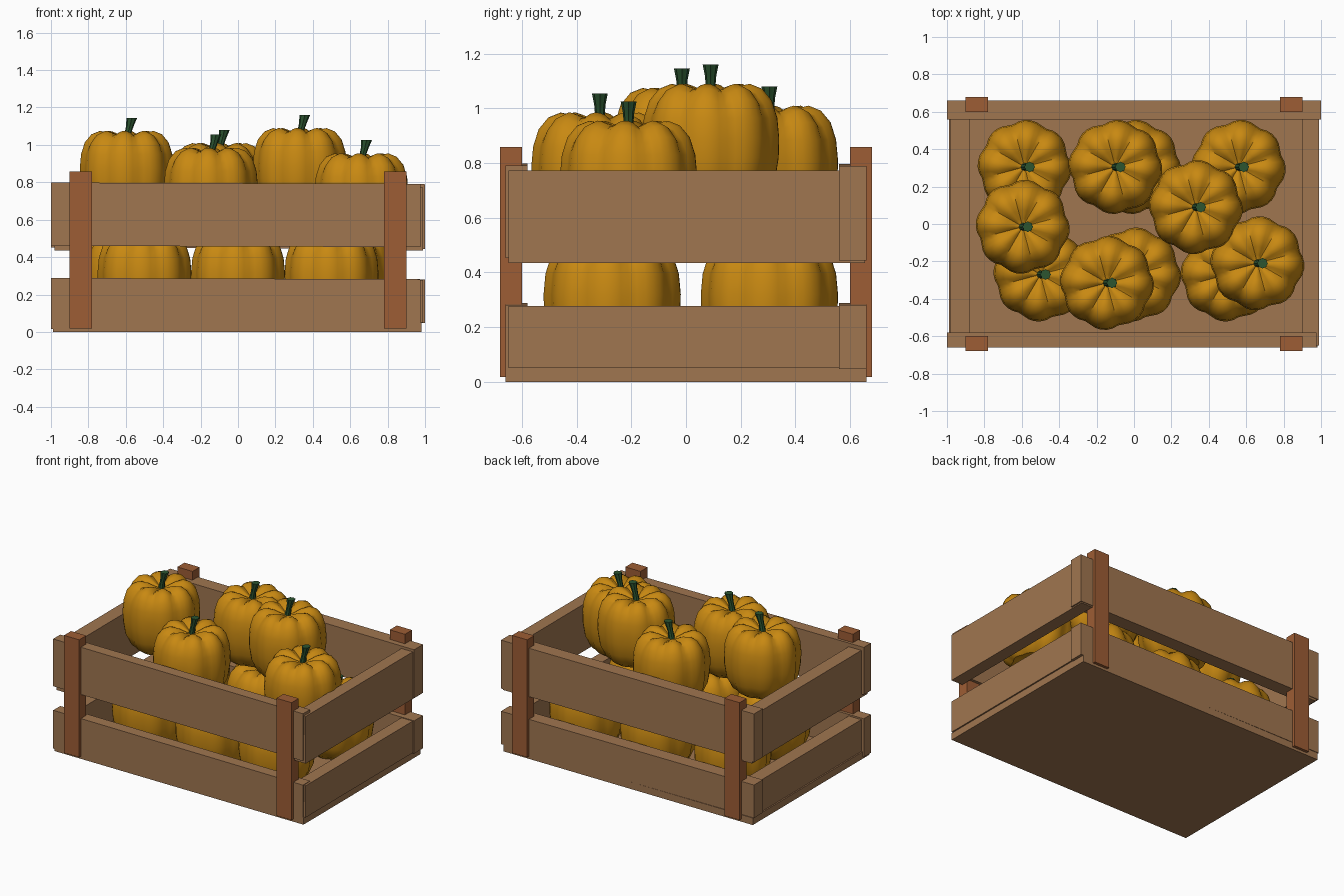
import bpy, bmesh
from math import sin, cos, pi, radians

if "Cube" in bpy.data.objects:
    bpy.data.objects.remove(bpy.data.objects["Cube"])


def material(name, rgb):
    m = bpy.data.materials.new(name)
    m.diffuse_color = (*rgb, 1)
    m.use_nodes = True
    m.node_tree.nodes["Principled BSDF"].inputs["Base Color"].default_value = m.diffuse_color
    return m


WOOD = material("wood", (0.35, 0.18, 0.08))
POST = material("post_wood", (0.34, 0.11, 0.035))
ORANGE = material("orange", (0.58, 0.25, 0.006))
GREEN = material("green", (0.025, 0.09, 0.03))


def box(name, x, y, z, mat, tilt=(0, 0, 0)):
    """Box given by its (min, max) range on each axis, with a slight tilt in degrees."""
    centre = [(a + b) / 2 for a, b in (x, y, z)]
    bpy.ops.mesh.primitive_cube_add(size=1, location=centre)
    o = bpy.context.object
    o.name = name
    o.scale = (x[1] - x[0], y[1] - y[0], z[1] - z[0])
    o.rotation_euler = [radians(t) for t in tilt]
    o.data.materials.append(mat)
    return o


def lofted(name, rings, mat):
    """Mesh skinned through closed rings of points, capped at both ends."""
    bm = bmesh.new()
    loops = [[bm.verts.new(p) for p in ring] for ring in rings]
    n = len(loops[0])
    for a, b in zip(loops, loops[1:]):
        for i in range(n):
            j = (i + 1) % n
            bm.faces.new((a[i], a[j], b[j], b[i]))
    bm.faces.new(loops[0][::-1])
    bm.faces.new(loops[-1])
    me = bpy.data.meshes.new(name)
    bm.to_mesh(me)
    bm.free()
    me.materials.append(mat)
    return me


# Crate floor
box("crate_floor", (-0.99, 0.98), (-0.66, 0.66), (0, 0.05), WOOD)

# Long boards at front and back
box("front_board_lower", (-1, 0.975), (-0.66, -0.58), (0.012, 0.285), WOOD, (0, 0.2, 0))
box("front_board_upper", (-1, 0.975), (-0.66, -0.58), (0.457, 0.795), WOOD, (0, 0.2, 0))
box("back_board_lower", (-1, 1), (0.56, 0.66), (0.05, 0.285), WOOD, (0, 0.2, 0))
box("back_board_upper", (-1, 1), (0.56, 0.66), (0.447, 0.793), WOOD, (0, 0.2, 0))

# Short boards on the two ends
for side, x in (("left", (-0.98, -0.88)), ("right", (0.90, 0.99))):
    box(side + "_board_lower", x, (-0.65, 0.655), (0.05, 0.277), WOOD)
    box(side + "_board_upper", x, (-0.65, 0.655), (0.435, 0.772), WOOD)

# Corner posts
for row, s in (("front", -1), ("back", 1)):
    for side, x in (("left", -0.84), ("right", 0.84)):
        box(f"{row}_{side}_post", (x - 0.06, x + 0.06),
            sorted((s * 0.60, s * 0.68)), (0.018, 0.858), POST)

# Pumpkin body: rounded profile with eight lobes, dimpled top and bottom
PROFILE = [(0.03, 0.04), (0.09, 0.01), (0.15, 0.0), (0.20, 0.035), (0.236, 0.11),
           (0.25, 0.20), (0.252, 0.27), (0.245, 0.345), (0.225, 0.41), (0.19, 0.452),
           (0.145, 0.47), (0.09, 0.458), (0.045, 0.435), (0.02, 0.425)]
LOBES, SEG = 8, 48
rings = []
for r, z in PROFILE:
    ring = []
    for i in range(SEG):
        t = 2 * pi * i / SEG
        groove = 1 - abs(cos(LOBES / 2 * t + 0.35)) ** 0.8
        rr = r * (1 - 0.09 * groove)
        zz = z + (-0.03 if z > 0.4 else 0.0) * groove * min(1, r / 0.1)
        ring.append((rr * cos(t), rr * sin(t), zz))
    rings.append(ring)
body_mesh = lofted("pumpkin_body", rings, ORANGE)

# Stem: ribbed taper leaning to the right
stem_rings = []
for x, z, r in ((0, 0.42, 0.022), (0.008, 0.465, 0.018), (0.018, 0.50, 0.021), (0.027, 0.54, 0.029)):
    stem_rings.append([(x + r * (1 - 0.15 * (i % 2)) * cos(pi * i / 8),
                        r * (1 - 0.15 * (i % 2)) * sin(pi * i / 8), z) for i in range(16)])
stem_mesh = lofted("pumpkin_stem", stem_rings, GREEN)

# Pumpkin positions: six on the floor, five piled on top (x, y, base z)
LOWER = [(x, y, 0.05) for y, xs in ((-0.27, (-0.5, 0, 0.5)), (0.305, (-0.585, 0, 0.56))) for x in xs]
UPPER = [(-0.595, -0.015, 0.605), (-0.145, -0.315, 0.515), (-0.10, 0.305, 0.54),
         (0.33, 0.09, 0.62), (0.66, -0.21, 0.485)]
for k, loc in enumerate(LOWER + UPPER, 1):
    for part, me in (("body", body_mesh), ("stem", stem_mesh)):
        o = bpy.data.objects.new(f"pumpkin_{k}_{part}", me)
        o.location = loc
        bpy.context.collection.objects.link(o)

# Smooth shading on the pumpkins with the creases kept
for me, angle in ((body_mesh, 40), (stem_mesh, 30)):
    o = next(ob for ob in bpy.data.objects if ob.data == me)
    bpy.ops.object.select_all(action='DESELECT')
    o.select_set(True)
    bpy.context.view_layer.objects.active = o
    bpy.ops.object.shade_smooth_by_angle(angle=radians(angle))
